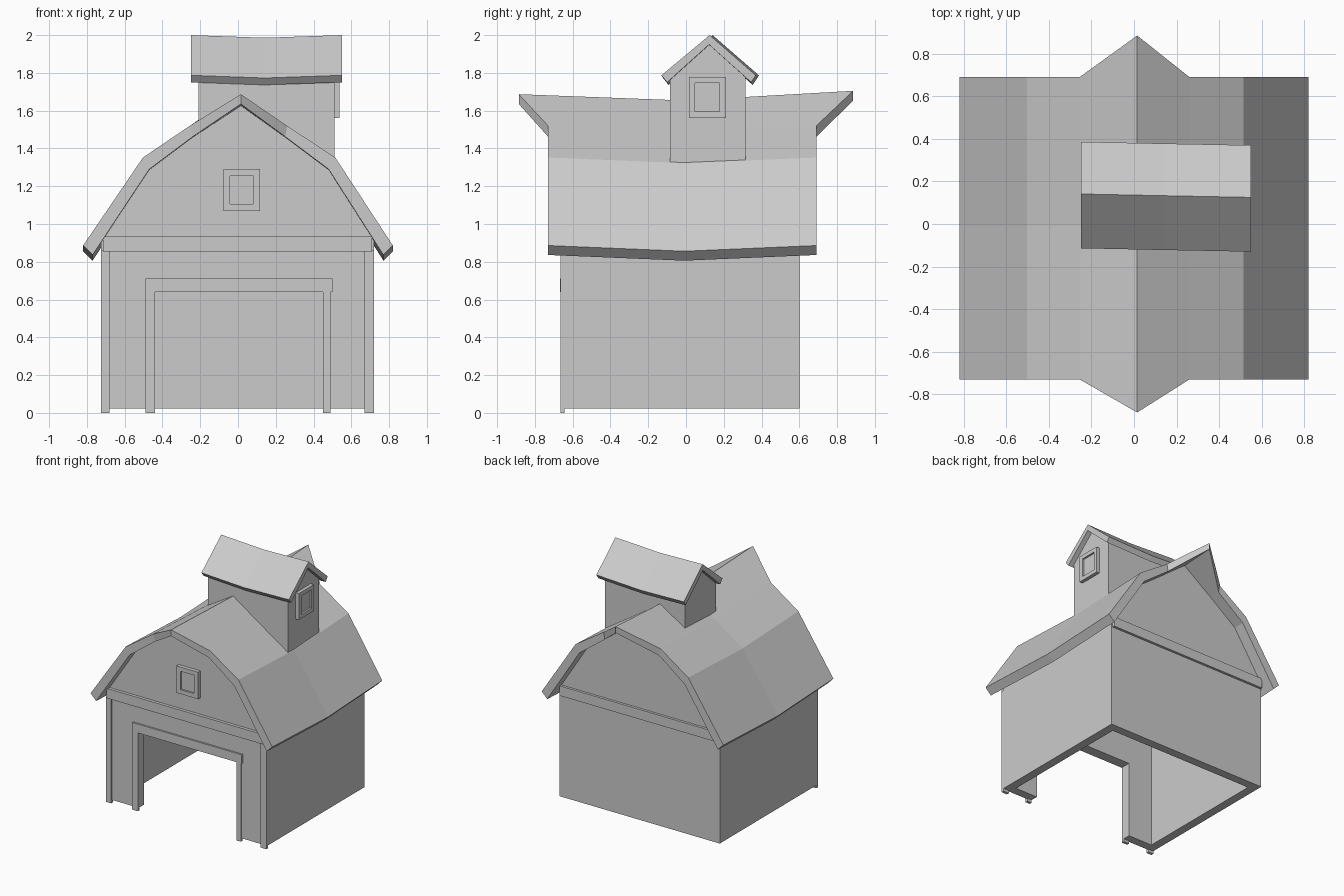
import bpy, bmesh
from mathutils import Vector

if "Cube" in bpy.data.objects:
    bpy.data.objects.remove(bpy.data.objects["Cube"])


def loft(name, rings, strip_caps=False):
    """Skin closed cross-sections (equal point counts) and cap both ends.
    strip_caps fills the ends with quads between outer and inner profile halves."""
    bm = bmesh.new()
    rows = [[bm.verts.new(p) for p in ring] for ring in rings]
    n = len(rows[0])
    for a, b in zip(rows, rows[1:]):
        for i in range(n):
            bm.faces.new((a[i], a[(i + 1) % n], b[(i + 1) % n], b[i]))
    for row in (rows[0], rows[-1]):
        if strip_caps:
            for i in range(n // 2 - 1):
                bm.faces.new((row[i], row[i + 1], row[n - 2 - i], row[n - 1 - i]))
        else:
            bmesh.ops.triangulate(bm, faces=[bm.faces.new(row)])
    bmesh.ops.recalc_face_normals(bm, faces=bm.faces)
    mesh = bpy.data.meshes.new(name)
    bm.to_mesh(mesh)
    bm.free()
    ob = bpy.data.objects.new(name, mesh)
    bpy.context.collection.objects.link(ob)
    return ob


def prism_y(name, profile, y0, y1):
    return loft(name, [[(x, y, z) for x, z in profile] for y in (y0, y1)])


def box(name, x0, x1, y0, y1, z0, z1):
    return prism_y(name, [(x0, z0), (x1, z0), (x1, z1), (x0, z1)], y0, y1)


def window(name, origin, across, out, w, h, border, depth):
    """Square frame with a recessed pane; origin is the centre on the wall."""
    o, a, d, up = Vector(origin), Vector(across), Vector(out), Vector((0, 0, 1))

    def ring(inset, t):
        return [o + a * (sx * (w / 2 - inset)) + up * (sz * (h / 2 - inset)) + d * t
                for sx, sz in ((-1, -1), (1, -1), (1, 1), (-1, 1))]
    return loft(name, [ring(0, -0.02), ring(0, depth), ring(border, depth),
                       ring(border, depth - 0.015)])


# barn walls: open-bottomed shell with gambrel gables
L, R, F, B, T, Z = -0.725, 0.72, -0.652, 0.60, 0.07, 0.023
gable = [(R, 0.91), (0.485, 1.295), (0.015, 1.64), (-0.475, 1.295), (L, 0.91)]
front = [(L, Z), (-0.44, Z), (-0.44, 0.64), (0.45, 0.64), (0.45, Z), (R, Z)]
prism_y("front_wall", front + gable, F, F + T)
prism_y("back_wall", [(L, Z), (R, Z)] + gable, B - T, B)
box("left_wall", L, L + T, F + T, B - T, Z, 0.90)
box("right_wall", R - T, R, F + T, B - T, Z, 0.90)

# door surround, corner boards and gable bands
for name, x0, x1 in (("left_corner_board", L, -0.68), ("left_door_trim", -0.49, -0.44),
                     ("right_door_trim", 0.45, 0.49), ("right_corner_board", 0.67, R)):
    top = 0.64 if "door" in name else 0.86
    box(name, x0, x1, F - 0.012, F + 0.01, 0, top)
box("door_header", -0.49, 0.50, F - 0.014, F + 0.01, 0.64, 0.712)
box("front_band", -0.715, 0.71, F - 0.025, F + 0.01, 0.855, 0.935)
box("back_band", -0.715, 0.71, B - 0.01, B + 0.02, 0.855, 0.935)

# main gambrel roof with sagging middle and pointed ridge ends
outer = [(-0.82, 0.886), (-0.503, 1.352), (-0.255, 1.52), (0.015, 1.69),
         (0.26, 1.52), (0.515, 1.352), (0.82, 0.886)]
inner = [(0.77, 0.836), (0.48, 1.29), (0.25, 1.462), (0.015, 1.638),
         (-0.24, 1.462), (-0.47, 1.29), (-0.77, 0.836)]
rings = []
for y, prow, sag, lift in ((-0.73, -0.155, 0, -0.003), (-0.01, 0, 0.03, -0.006),
                           (0.69, 0.195, 0, 0.015)):
    rings.append([(x, y + (prow if x == 0.015 else 0),
                   z - sag + (lift if x == 0.015 else 0)) for x, z in outer + inner])
loft("main_roof", rings, strip_caps=True)

# roof dormer body, its foot following the barn roof
rings = []
for x, foot in ((-0.21, 1.50), (0.015, 1.62), (0.51, 1.317)):
    rings.append([(x, -0.085, foot), (x, 0.315, foot), (x, 0.315, 1.785),
                  (x, 0.122, 1.955), (x, -0.085, 1.775)])
loft("dormer_body", rings)

# dormer roof, slightly skewed and sagging
section = [(-0.13, 1.787), (0.125, 2.0), (0.37, 1.787),
           (0.345, 1.75), (0.122, 1.95), (-0.10, 1.75)]
rings = []
for x, shift, sag in ((-0.25, 0.016, 0.0), (0.14, 0.008, 0.014), (0.55, 0, 0)):
    rings.append([(x, y + shift, z - sag) for y, z in section])
loft("dormer_roof", rings, strip_caps=True)

# windows
window("front_window", (0.02, F, 1.18), (1, 0, 0), (0, -1, 0), 0.195, 0.22, 0.035, 0.03)
window("dormer_window", (0.508, 0.113, 1.67), (0, 1, 0), (1, 0, 0), 0.195, 0.215, 0.032, 0.03)
